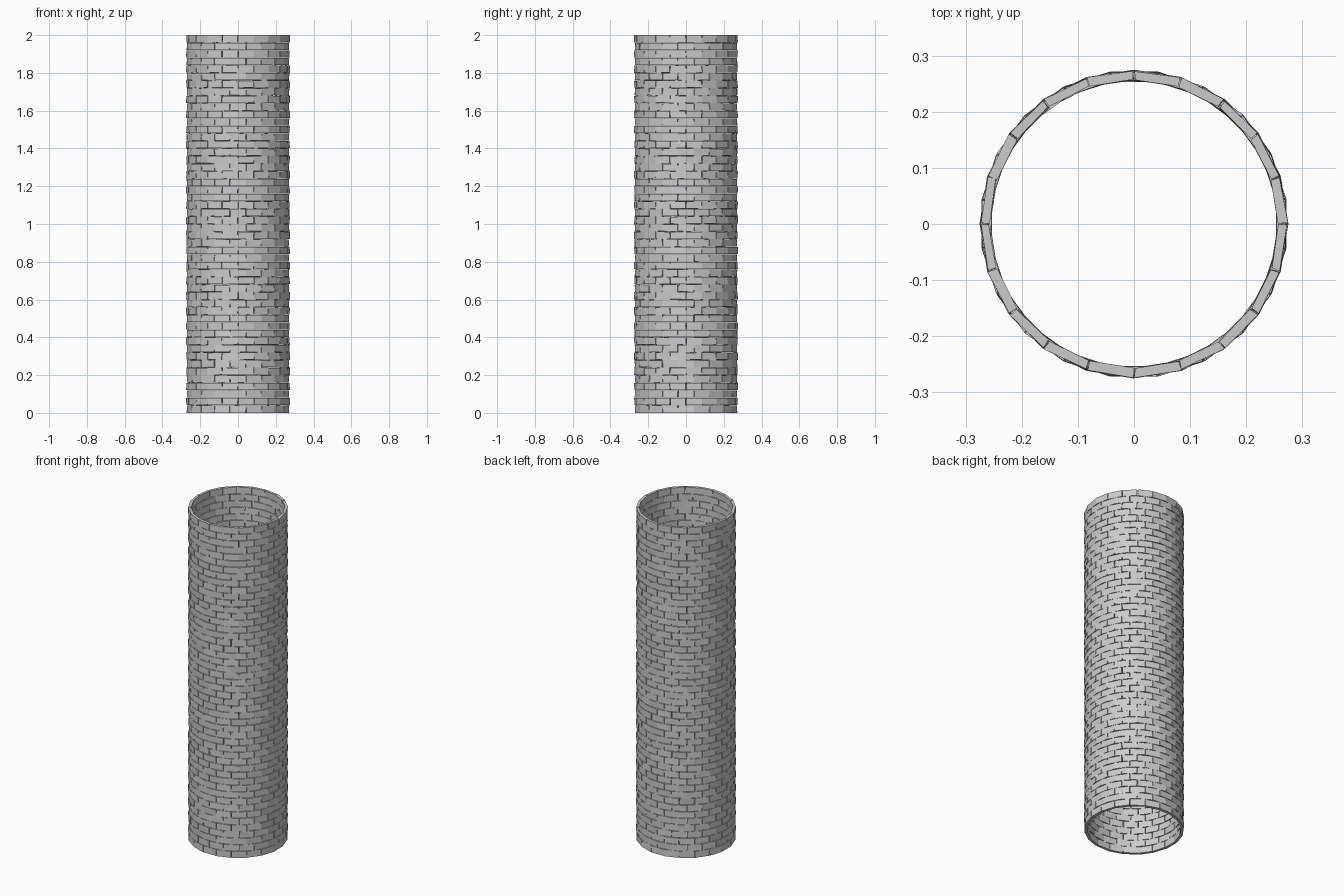
import bpy, bmesh, random
from math import pi, cos, sin
from mathutils import Vector

if "Cube" in bpy.data.objects:
    bpy.data.objects.remove(bpy.data.objects["Cube"])

random.seed(4)
ROWS, COUNT = 50, 20
H = 2.0 / ROWS
R_IN, R_OUT = 0.2575, 0.2735
JOINT = 0.0011          # half of the mortar gap
QUADS = [(0, 3, 2, 1), (4, 5, 6, 7), (0, 1, 5, 4),
         (1, 2, 6, 5), (2, 3, 7, 6), (3, 0, 4, 7)]


def jitter(a):
    return random.uniform(-a, a)


def add_brick(bm, row, a0, a1):
    # flat-faced stone block spanning the chord between two angles
    z0, z1 = row * H, (row + 1) * H
    low = z0 if row == 0 else z0 + JOINT
    high = z1 if row == ROWS - 1 else z1 - JOINT
    da = JOINT / R_OUT
    verts = []
    for z, edge in ((low, row == 0), (high, row == ROWS - 1)):
        for r, a in ((R_IN, a0 + da), (R_OUT, a0 + da),
                     (R_OUT, a1 - da), (R_IN, a1 - da)):
            rr = r + jitter(0.0016)
            aa = a + jitter(0.005)
            zz = z if edge else z + jitter(0.001)
            verts.append(bm.verts.new(Vector((rr * cos(aa), rr * sin(aa), zz))))
    for q in QUADS:
        bm.faces.new([verts[i] for i in q])


# round wall in running bond
bm = bmesh.new()
step = 2 * pi / COUNT
for row in range(ROWS):
    shift = 0.0 if (ROWS - 1 - row) % 2 == 0 else step / 2
    for i in range(COUNT):
        a = i * step + shift
        add_brick(bm, row, a, a + step)
bmesh.ops.recalc_face_normals(bm, faces=bm.faces)

mesh = bpy.data.meshes.new("round_brick_wall")
bm.to_mesh(mesh)
bm.free()
wall = bpy.data.objects.new("round_brick_wall", mesh)
bpy.context.collection.objects.link(wall)
